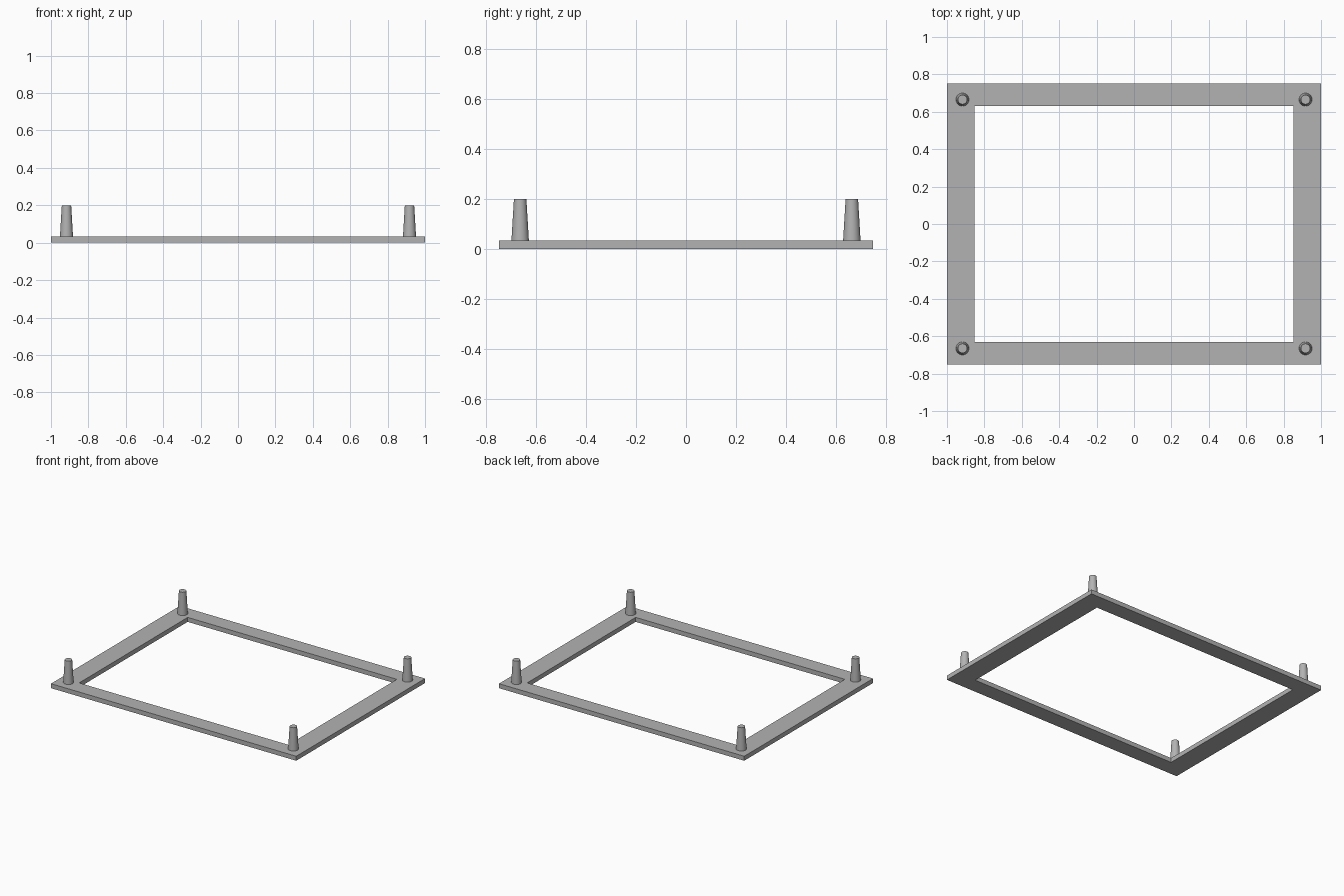
import bpy
import bmesh

cube = bpy.data.objects.get("Cube")
if cube:
    bpy.data.objects.remove(cube, do_unlink=True)

THICK = 0.033
TOP = 0.2

# Single flat grey
grey = bpy.data.materials.new("plain grey")
grey.use_nodes = True
colour = (0.45, 0.45, 0.45, 1)
grey.diffuse_color = colour
grey.node_tree.nodes["Principled BSDF"].inputs["Base Color"].default_value = colour


def add_object(name, bm):
    bmesh.ops.recalc_face_normals(bm, faces=bm.faces)
    mesh = bpy.data.meshes.new(name)
    bm.to_mesh(mesh)
    bm.free()
    mesh.materials.append(grey)
    obj = bpy.data.objects.new(name, mesh)
    bpy.context.collection.objects.link(obj)
    return obj


# Flat rectangular frame: a ring of four quads, extruded upward
bm = bmesh.new()
corners = [(-1, -1), (1, -1), (1, 1), (-1, 1)]
outer = [bm.verts.new((x, y * 0.75, 0)) for x, y in corners]
inner = [bm.verts.new((x * 0.853, y * 0.632, 0)) for x, y in corners]
for i in range(4):
    j = (i + 1) % 4
    bm.faces.new((outer[i], outer[j], inner[j], inner[i]))
ring = bmesh.ops.extrude_face_region(bm, geom=bm.faces[:], use_keep_orig=True)
raised = [g for g in ring["geom"] if isinstance(g, bmesh.types.BMVert)]
bmesh.ops.translate(bm, verts=raised, vec=(0, 0, THICK))
add_object("frame", bm)

# Tapered round peg standing in each corner
for side, sx in (("right", -1), ("left", 1)):
    for end, sy in (("front", -1), ("back", 1)):
        bm = bmesh.new()
        bmesh.ops.create_cone(bm, cap_ends=True, segments=32,
                              radius1=0.035, radius2=0.025, depth=TOP - THICK)
        peg = add_object(f"{end}_{side}_peg", bm)
        peg.location = (sx * 0.917, sy * 0.665, (TOP + THICK) / 2)
        bpy.ops.object.select_all(action="DESELECT")
        peg.select_set(True)
        bpy.context.view_layer.objects.active = peg
        bpy.ops.object.shade_smooth_by_angle()
